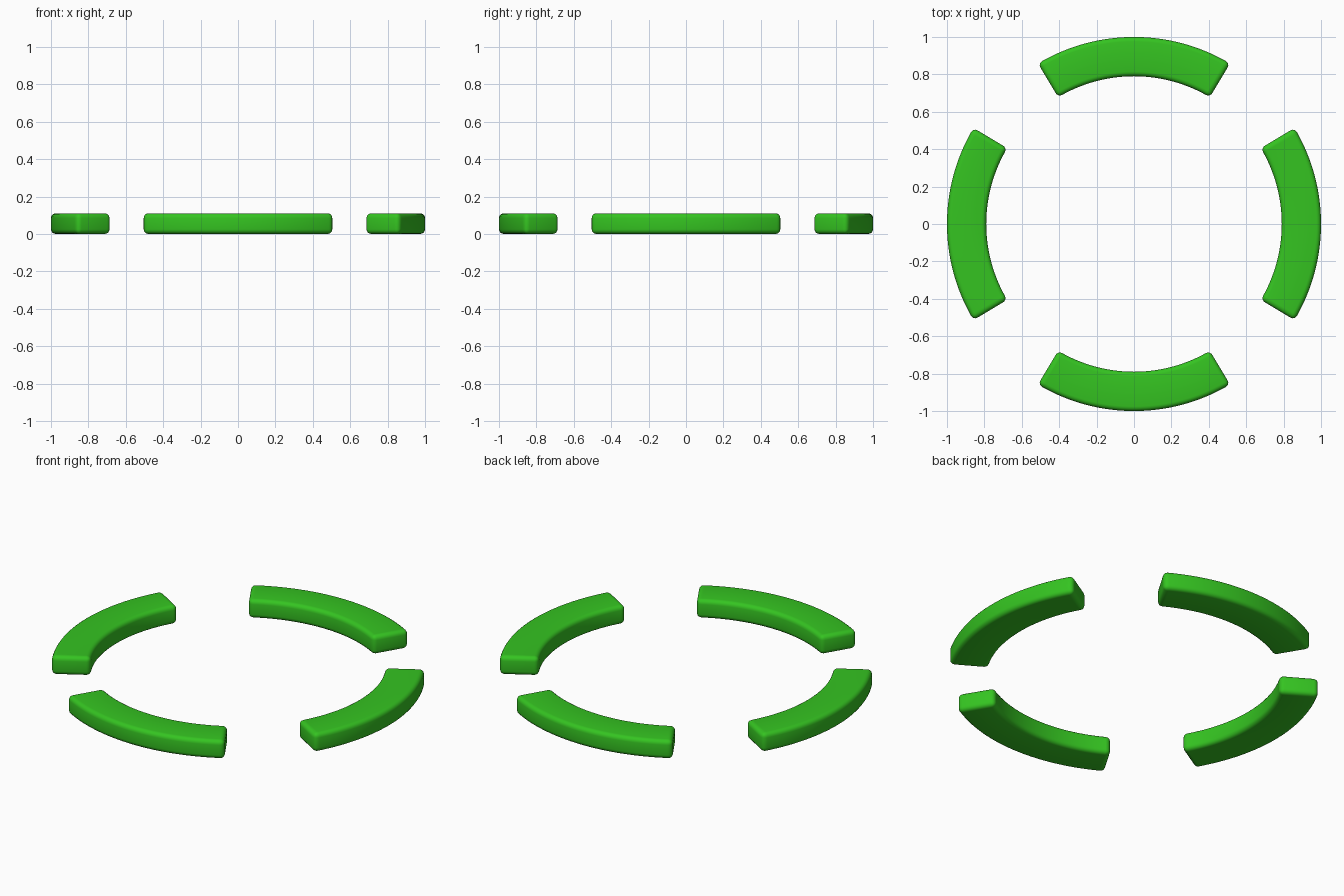
import bpy, bmesh
from math import sin, cos, radians

if "Cube" in bpy.data.objects:
    bpy.data.objects.remove(bpy.data.objects["Cube"])

R_OUT, R_IN, HEIGHT = 1.0, 0.79, 0.11
HALF_ANGLE, STEPS = radians(30.9), 32

green = bpy.data.materials.new("green")
green.diffuse_color = (0.035, 0.55, 0.015, 1)
green.use_nodes = True
green.node_tree.nodes["Principled BSDF"].inputs["Base Color"].default_value = green.diffuse_color


def arc_segment(name, centre):
    """Curved block: a ring sector extruded upwards with rounded edges."""
    bm = bmesh.new()
    angles = [centre - HALF_ANGLE + 2 * HALF_ANGLE * i / STEPS for i in range(STEPS + 1)]
    rings = [[bm.verts.new((r * cos(a), r * sin(a), z))
              for r, z in ((R_IN, 0), (R_OUT, 0), (R_OUT, HEIGHT), (R_IN, HEIGHT))]
             for a in angles]
    for p, q in zip(rings, rings[1:]):
        for k in range(4):
            n = (k + 1) % 4
            bm.faces.new((p[k], p[n], q[n], q[k]))
    bm.faces.new(rings[0])
    bm.faces.new(rings[-1])
    bmesh.ops.recalc_face_normals(bm, faces=bm.faces)
    for f in bm.faces:
        f.smooth = True
    mesh = bpy.data.meshes.new(name)
    bm.to_mesh(mesh)
    bm.free()
    mesh.materials.append(green)
    ob = bpy.data.objects.new(name, mesh)
    bpy.context.collection.objects.link(ob)
    # Soft rounding of the block's edges only
    bevel = ob.modifiers.new("rounded_edges", 'BEVEL')
    bevel.width = 0.025
    bevel.segments = 4
    bevel.limit_method = 'ANGLE'
    bevel.angle_limit = radians(40)
    bevel.use_clamp_overlap = False
    return ob


# Four segments around a broken ring
for name, deg in (("right_segment", 0), ("back_segment", 90),
                  ("left_segment", 180), ("front_segment", 270)):
    arc_segment(name, radians(deg))
